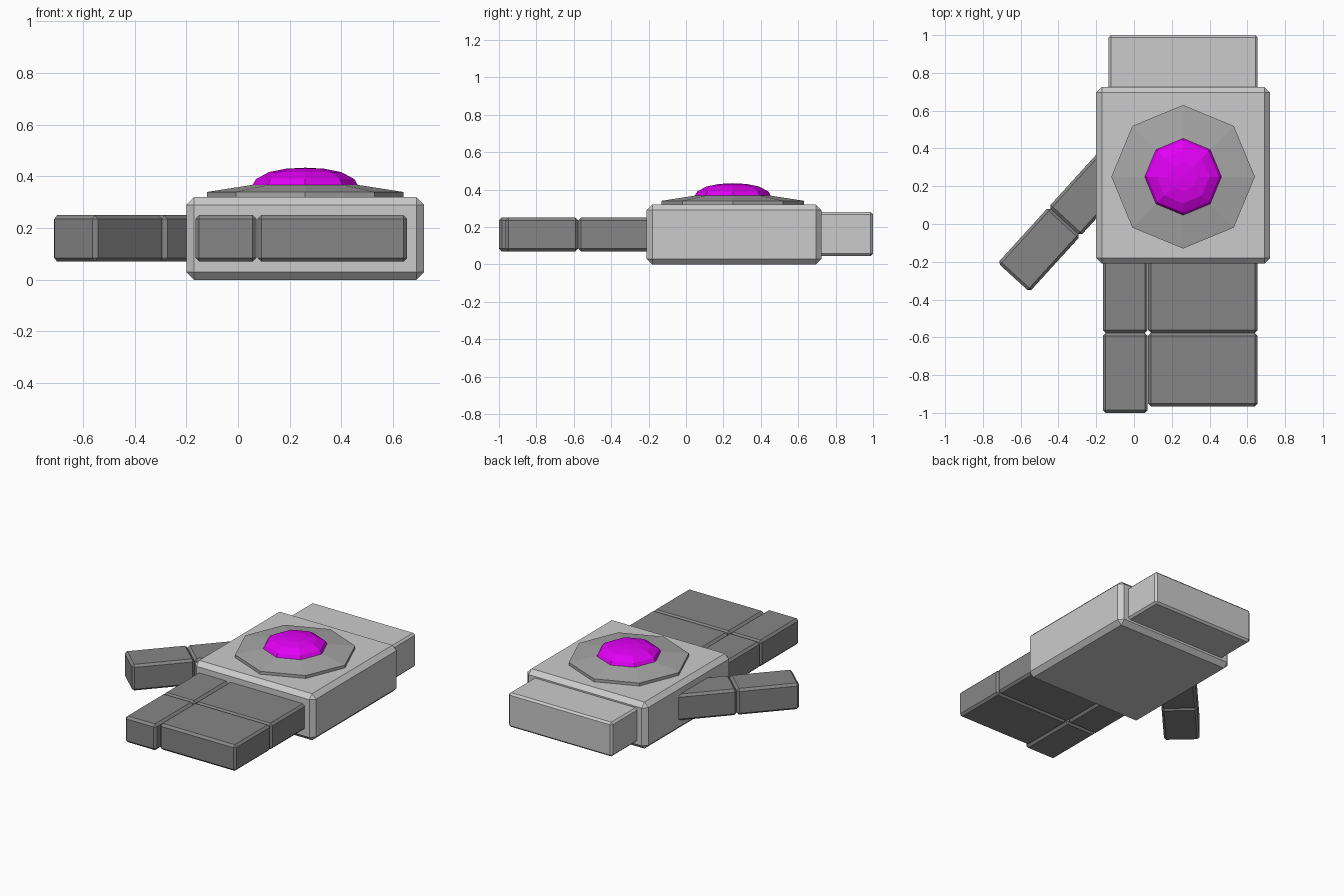
import bpy, bmesh
from math import cos, sin, pi, radians
from mathutils import Matrix, Vector

if "Cube" in bpy.data.objects:
    bpy.data.objects.remove(bpy.data.objects["Cube"])


def material(name, rgb):
    m = bpy.data.materials.new(name)
    m.diffuse_color = (*rgb, 1)
    m.use_nodes = True
    m.node_tree.nodes["Principled BSDF"].inputs["Base Color"].default_value = m.diffuse_color
    return m


DARK = material("dark_grey", (0.24, 0.24, 0.24))
MID = material("mid_grey", (0.38, 0.38, 0.38))
PURPLE = material("purple", (0.75, 0.0, 0.9))


def finish(name, bm, mat=None):
    me = bpy.data.meshes.new(name)
    bmesh.ops.recalc_face_normals(bm, faces=bm.faces)
    bm.to_mesh(me)
    bm.free()
    ob = bpy.data.objects.new(name, me)
    bpy.context.collection.objects.link(ob)
    if mat:
        me.materials.append(mat)
    return ob


def block(name, lo, hi, bevel, mat=None, matrix=None):
    """Chamfered box between two corners, optionally transformed."""
    lo, hi = Vector(lo), Vector(hi)
    bm = bmesh.new()
    bmesh.ops.create_cube(bm, size=1)
    bmesh.ops.scale(bm, vec=hi - lo, verts=bm.verts)
    bmesh.ops.translate(bm, vec=(lo + hi) / 2, verts=bm.verts)
    bmesh.ops.bevel(bm, geom=bm.edges[:], offset=bevel, segments=1,
                    affect='EDGES', profile=0.5)
    if matrix:
        bmesh.ops.transform(bm, matrix=matrix, verts=bm.verts)
    return finish(name, bm, mat)


def lathe(name, center, profile, mat, sides=8):
    """Faceted turned solid from (radius, z) rings, capped at both ends."""
    bm = bmesh.new()
    rings = [[bm.verts.new((center[0] + r * cos(2 * pi * i / sides),
                            center[1] + r * sin(2 * pi * i / sides), z))
              for i in range(sides)] for r, z in profile if r > 0]
    for a, b in zip(rings, rings[1:]):
        for i in range(sides):
            j = (i + 1) % sides
            bm.faces.new((a[i], a[j], b[j], b[i]))
    bm.faces.new(rings[0])
    last = rings[-1]
    if profile[-1][0] == 0:
        tip = bm.verts.new((*center, profile[-1][1]))
        for i in range(sides):
            bm.faces.new((last[i], last[(i + 1) % sides], tip))
    else:
        bm.faces.new(last)
    return finish(name, bm, mat)


# Palm and wrist
block("palm", (-0.20, -0.21, 0), (0.72, 0.725, 0.32), 0.03)
block("wrist", (-0.135, 0.66, 0.045), (0.655, 1.0, 0.28), 0.013)

# Fingers: one narrow, one wide, two segments each
Z0, Z1 = 0.07, 0.25
for name, x0, x1, tip in (("index_finger", -0.165, 0.072, -1.0),
                          ("joined_fingers", 0.075, 0.655, -0.965)):
    block(name + "_base", (x0, -0.577, Z0), (x1, -0.17, Z1), 0.015, DARK)
    block(name + "_tip", (x0, tip, Z0), (x1, -0.577, Z1), 0.015, DARK)

# Thumb: same segments, laid along local x and turned outward
turn = Matrix.Translation((-0.368, 0.013, 0)) @ Matrix.Rotation(radians(47.7), 4, 'Z')
block("thumb_base", (0, -0.114, Z0), (0.40, 0.114, Z1), 0.015, DARK, turn)
block("thumb_tip", (-0.40, -0.114, Z0), (0, 0.114, Z1), 0.015, DARK, turn)

# Octagonal mount with faceted gem
C = (0.26, 0.25)
lathe("gem_mount", C, [(0.38, 0.31), (0.38, 0.34), (0.2, 0.368)], MID)
lathe("gem", C, [(0.203, 0.355), (0.203, 0.368), (0.19, 0.39), (0.14, 0.417),
                 (0.075, 0.43), (0, 0.434)], PURPLE)
